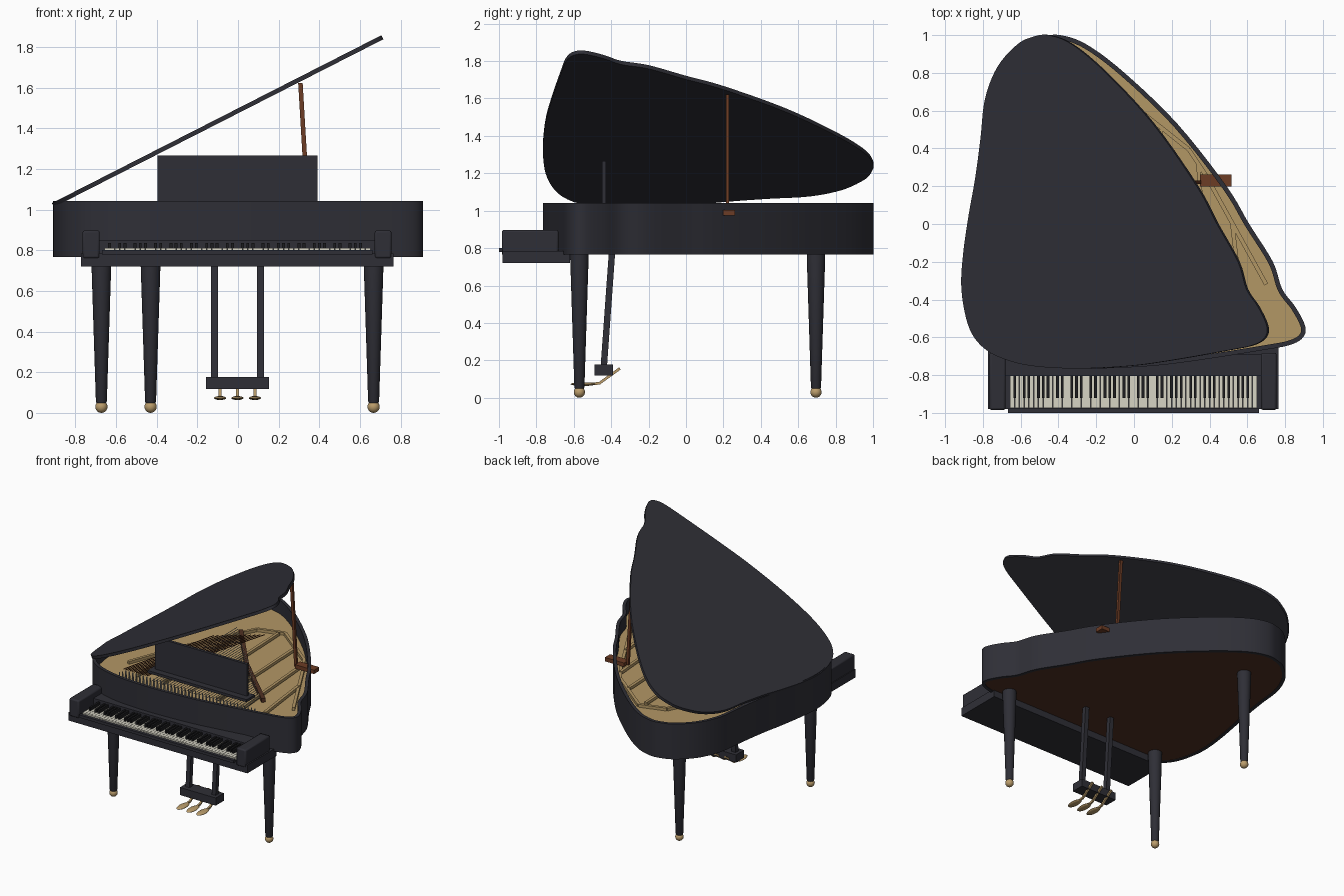
import bpy, bmesh, math
from mathutils import Vector, Matrix

if "Cube" in bpy.data.objects:
    bpy.data.objects.remove(bpy.data.objects["Cube"])


def material(name, rgb):
    m = bpy.data.materials.new(name)
    m.diffuse_color = (*rgb, 1)
    m.use_nodes = True
    m.node_tree.nodes["Principled BSDF"].inputs["Base Color"].default_value = m.diffuse_color
    return m


BLACK = material("black lacquer", (0.028, 0.028, 0.037))
EBONY = material("ebony", (0.012, 0.012, 0.014))
IVORY = material("ivory", (0.68, 0.66, 0.56))
GOLD = material("gold soundboard", (0.45, 0.31, 0.13))
BRASS = material("brass", (0.50, 0.34, 0.15))
WOOD = material("red brown wood", (0.15, 0.045, 0.018))
UNDER = material("dark brown wood", (0.08, 0.03, 0.016))
STEEL = material("steel", (0.38, 0.38, 0.38))


def finish(name, bm, mat):
    bmesh.ops.recalc_face_normals(bm, faces=bm.faces)
    me = bpy.data.meshes.new(name)
    bm.to_mesh(me)
    bm.free()
    me.materials.append(mat)
    me.shade_smooth()
    me.set_sharp_from_angle(angle=math.radians(35))
    ob = bpy.data.objects.new(name, me)
    bpy.context.collection.objects.link(ob)
    return ob


def add_box(bm, x0, x1, y0, y1, z0, z1):
    size = Matrix.Diagonal((x1 - x0, y1 - y0, z1 - z0, 1))
    mid = Matrix.Translation(((x0 + x1) / 2, (y0 + y1) / 2, (z0 + z1) / 2))
    return bmesh.ops.create_cube(bm, size=1, matrix=mid @ size)["verts"]


def boxes(name, mat, dims, bevel=0):
    bm = bmesh.new()
    for d in dims:
        add_box(bm, *d)
    ob = finish(name, bm, mat)
    if bevel:
        mod = ob.modifiers.new("rounding", 'BEVEL')
        mod.width, mod.segments = bevel, 2
    return ob


def add_bar(bm, a, b, w, h):
    """Rectangular bar between two points."""
    a, b = Vector(a), Vector(b)
    d = b - a
    m = (Matrix.Translation((a + b) / 2) @ d.to_track_quat('Z', 'Y').to_matrix().to_4x4()
         @ Matrix.Diagonal((w, h, d.length, 1)))
    bmesh.ops.create_cube(bm, size=1, matrix=m)


def bars(name, mat, pairs, w, h):
    bm = bmesh.new()
    for a, b in pairs:
        add_bar(bm, a, b, w, h)
    return finish(name, bm, mat)


def lathe(name, mat, profile, x, y, n=24):
    bm = bmesh.new()
    rings = [[bm.verts.new((x + r * math.cos(2 * math.pi * i / n), y + r * math.sin(2 * math.pi * i / n), z))
              for i in range(n)] for r, z in profile]
    for a, b in zip(rings, rings[1:]):
        for i in range(n):
            bm.faces.new((a[i], a[(i + 1) % n], b[(i + 1) % n], b[i]))
    bm.faces.new(rings[0])
    bm.faces.new(rings[-1])
    return finish(name, bm, mat)


def spline(pts, steps=5):
    """Closed smooth curve through the points."""
    out, n = [], len(pts)
    for i in range(n):
        p0, p1, p2, p3 = (Vector(pts[(i + k) % n]) for k in (-1, 0, 1, 2))
        for s in range(steps):
            t = s / steps
            out.append(0.5 * (2 * p1 + (p2 - p0) * t + (2 * p0 - 5 * p1 + 4 * p2 - p3) * t * t
                              + (3 * p1 - p0 - 3 * p2 + p3) * t ** 3))
    return out


def inset(pts, d):
    """Shift a clockwise outline inwards."""
    out = []
    for i, p in enumerate(pts):
        t = (pts[(i + 1) % len(pts)] - pts[i - 1]).normalized()
        out.append(p + Vector((t.y, -t.x)) * d)
    return out


def slab(name, mat, pts, z0, z1):
    bm = bmesh.new()
    lo = bm.faces.new([bm.verts.new((p.x, p.y, z0)) for p in pts])
    ext = bmesh.ops.extrude_face_region(bm, geom=[lo], use_keep_orig=True)
    bmesh.ops.translate(bm, vec=(0, 0, z1 - z0),
                        verts=[v for v in ext["geom"] if isinstance(v, bmesh.types.BMVert)])
    return finish(name, bm, mat)


# Wing-shaped outline, clockwise from the tail
OUTLINE = spline([
    (-.39, 1.0), (-.25, .95), (-.05, .80), (.23, .53), (.49, .20), (.61, .0), (.735, -.2),
    (.785, -.345), (.855, -.44), (.906, -.54), (.895, -.60), (.827, -.64), (.68, -.668),
    (.35, -.72), (.085, -.752), (-.233, -.765), (-.5, -.75), (-.684, -.705), (-.80, -.636),
    (-.87, -.53), (-.908, -.345), (-.898, -.16), (-.864, .053), (-.827, .238), (-.795, .45),
    (-.768, .662), (-.694, .832), (-.578, .949), (-.487, .99)])
INNER = inset(OUTLINE, 0.024)

# Case rim
bm = bmesh.new()
loops = [[bm.verts.new((p.x, p.y, z)) for p in pts]
         for pts, z in ((OUTLINE, .767), (OUTLINE, 1.041), (INNER, 1.041), (INNER, .767))]
N = len(OUTLINE)
for a, b in zip(loops, loops[1:] + loops[:1]):
    for i in range(N):
        bm.faces.new((a[i], a[(i + 1) % N], b[(i + 1) % N], b[i]))
finish("case_rim", bm, BLACK)
MID = inset(OUTLINE, 0.015)
slab("soundboard", GOLD, MID, .91, .935)
slab("case_bottom", UNDER, MID, .771, .79)

# Raised lid, hinged on the left
lid = slab("lid", BLACK, OUTLINE, 0, .022)
HINGE = Vector((-.87, 0, 1.03))
lid.data.transform(Matrix.Translation(HINGE) @ Matrix.Rotation(math.radians(-27), 4, 'Y')
                   @ Matrix.Translation((-HINGE.x, 0, 0)))

# Lid prop and its block
bars("lid_prop", WOOD, [((.345, .222, .98), (.307, .222, 1.622))], .018, .022)
boxes("prop_block", WOOD, [(.35, .515, .198, .262, .975, 1.005)])

# Frame bars over the soundboard
edge = [(.70, -.32), (.376, .265), (.29, .395), (-.07, .68), (-.27, .62), (-.55, .05), (-.70, -.35)]
frame = [((*a, .95), (*b, .95)) for a, b in zip(edge, edge[1:])]
frame += [((x0, -.50, .955), (x1, y, .955)) for x0, x1, y in
          ((-.52, -.50, .12), (-.30, -.32, .52), (-.06, -.10, .64), (.18, .14, .50),
           (.40, .34, .32), (.58, .52, .0))]
bars("frame_bars", GOLD, frame, .022, .022)

# Bridge, strings and tuning pins
bars("bridge", UNDER, [((-.34, .52, .955), (.02, .08, .955)), ((.02, .08, .955), (.45, -.33, .955))], .03, .03)
strings = []
for i in range(36):
    t = i / 35
    x = -.36 + .80 * t
    strings.append(((x, -.55, .972), (x - .02, .53 - .86 * t, .972)))
bars("treble_strings", STEEL, strings, .003, .003)
bars("bass_strings", WOOD, [((-.62 + .018 * i, -.52, .985), (-.42 + .026 * i, .30 + .02 * i, .985))
                            for i in range(12)], .005, .005)
boxes("tuning_pins", STEEL, [(x - .003, x + .003, y - .003, y + .003, .93, .995)
                             for k, y in enumerate((-.60, -.575, -.55))
                             for x in [-.6 + .03 * i + .01 * k for i in range(38)]])

# Music desk with its shelf
boxes("music_desk", BLACK, [(-.397, .392, -.45, -.428, 1.0, 1.265)])
boxes("music_shelf", BLACK, [(-.43, .425, -.50, -.40, .998, 1.018)])

# Key bed, cheeks, fallboard and key slip
boxes("key_bed", BLACK, [(-.772, .766, -.98, -.62, .72, .784)])
boxes("cheeks", BLACK, [(-.765, -.68, -.984, -.682, .76, .897), (.672, .755, -.984, -.682, .76, .897)], .01)
boxes("fallboard", BLACK, [(-.69, .68, -.805, -.69, .775, .85)])
boxes("key_slip", BLACK, [(-.668, .662, -1.0, -.977, .778, .80)])

# Keys
KX, KW = -.657, 1.309 / 52
boxes("white_keys", IVORY, [(KX + i * KW + .001, KX + (i + 1) * KW - .001, -.975, -.80, .78, .81)
                            for i in range(52)])
boxes("black_keys", EBONY, [(KX + i * KW - .007, KX + i * KW + .007, -.92, -.80, .80, .836)
                            for i in range(1, 52) if i % 7 not in (2, 5)])

# Tapered legs with brass ball feet
for name, x, y in (("front_left", -.672, -.57), ("front_right", .667, -.57), ("back", -.43, .695)):
    lathe(name + "_leg", BLACK, [(.020, .042), (.027, .056), (.049, .74), (.049, .78)], x, y)
    bm = bmesh.new()
    bmesh.ops.create_uvsphere(bm, u_segments=20, v_segments=12, radius=.03,
                              matrix=Matrix.Translation((x, y, .03)))
    finish(name + "_foot", bm, BRASS)

# Pedal lyre
bars("lyre_posts", BLACK, [((x, -.44, .16), (x, -.395, .785)) for x in (-.115, .11)], .034, .034)
boxes("pedal_box", BLACK, [(-.157, .152, -.49, -.39, .118, .177)])
PEDALS = (-.088, -.003, .083)
bars("pedal_rods", BRASS, [p for x in PEDALS for p in
                           (((x, -.52, .072), (x, -.46, .078)), ((x, -.465, .076), (x, -.353, .157)))], .014, .014)
bm = bmesh.new()
for x in PEDALS:
    bmesh.ops.create_uvsphere(bm, u_segments=20, v_segments=8, radius=1,
                              matrix=Matrix.Translation((x, -.55, .073)) @ Matrix.Diagonal((.03, .068, .010, 1)))
finish("pedals", bm, BRASS)
